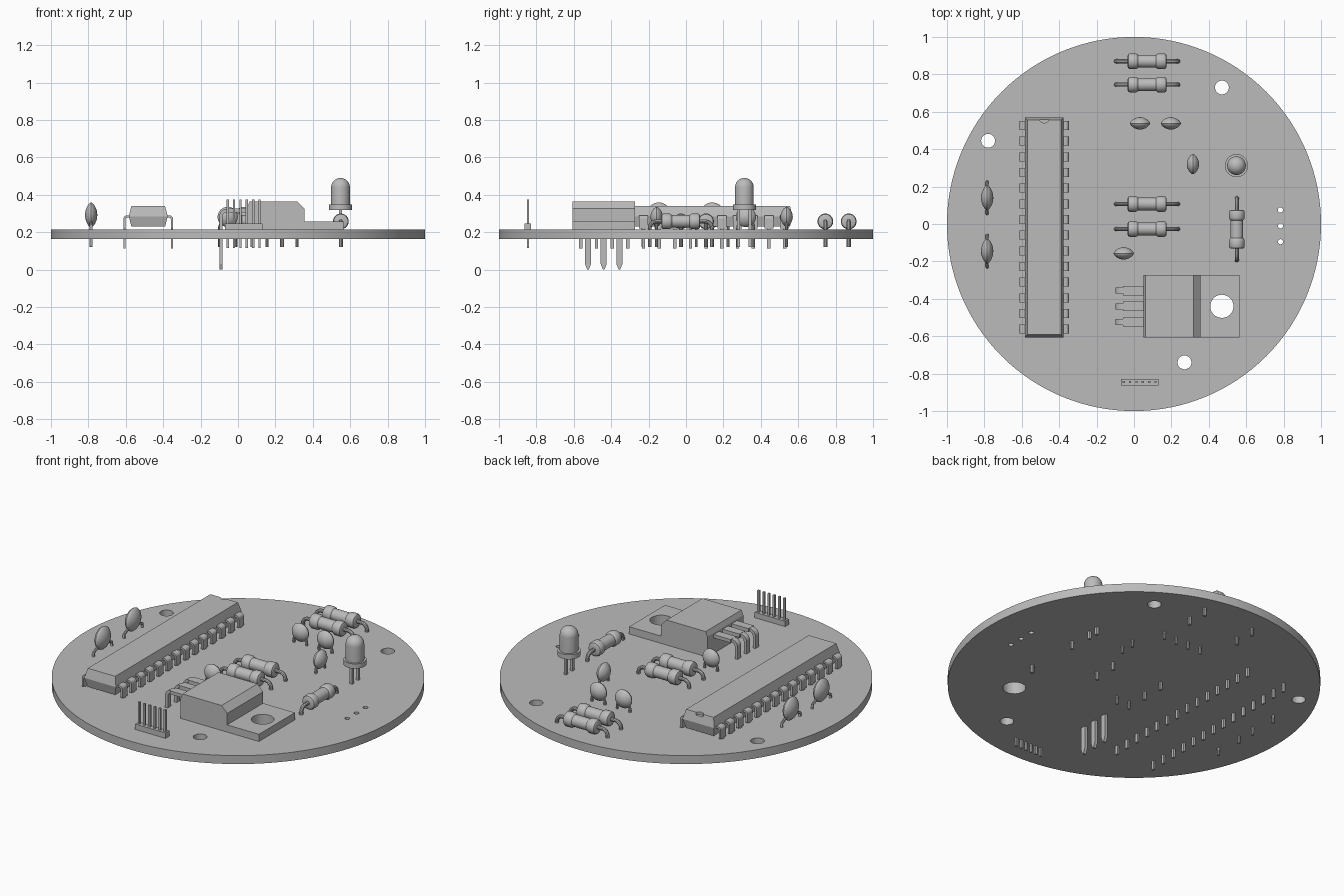
import bpy, bmesh, math
from mathutils import Matrix, Vector

if "Cube" in bpy.data.objects:
    bpy.data.objects.remove(bpy.data.objects["Cube"])

grey = bpy.data.materials.new("plain grey")
grey.use_nodes = True
colour = (0.5, 0.5, 0.5, 1)
grey.diffuse_color = colour
grey.node_tree.nodes["Principled BSDF"].inputs["Base Color"].default_value = colour

TOP, BOTTOM, PIN_END = 0.215, 0.165, 0.12


def finish(name, bm, smooth=False):
    bmesh.ops.recalc_face_normals(bm, faces=bm.faces)
    mesh = bpy.data.meshes.new(name)
    bm.to_mesh(mesh)
    bm.free()
    obj = bpy.data.objects.new(name, mesh)
    bpy.context.collection.objects.link(obj)
    mesh.materials.append(grey)
    if smooth:
        bpy.ops.object.select_all(action="DESELECT")
        obj.select_set(True)
        bpy.context.view_layer.objects.active = obj
        bpy.ops.object.shade_smooth_by_angle(angle=math.radians(35))
    return obj


def add_box(bm, x, y, z):
    """Box from three (low, high) ranges."""
    size = [b - a for a, b in (x, y, z)]
    mid = [(a + b) / 2 for a, b in (x, y, z)]
    bmesh.ops.create_cube(bm, matrix=Matrix.Translation(mid) @ Matrix.Diagonal((*size, 1)))


def add_cylinder(bm, x, y, z, r, sides=32):
    bmesh.ops.create_cone(bm, cap_ends=True, segments=sides, radius1=r, radius2=r,
                          depth=z[1] - z[0], matrix=Matrix.Translation((x, y, sum(z) / 2)))


def add_prism(bm, points, low, high, axis="y"):
    """Extrude a profile; axis y takes (x, z) points, axis x takes (y, z) points."""
    place = (lambda a, b, t: (a, t, b)) if axis == "y" else (lambda a, b, t: (t, a, b))
    ends = [[bm.verts.new(place(a, b, t)) for a, b in points] for t in (low, high)]
    for ring in ends:
        bm.faces.new(ring)
    n = len(points)
    for i in range(n):
        j = (i + 1) % n
        bm.faces.new((ends[0][i], ends[0][j], ends[1][j], ends[1][i]))


def add_lathe(bm, profile, matrix, sides=32):
    """Spin (radius, z) points about z."""
    new = [bm.verts.new((r, 0, z)) for r, z in profile]
    edges = [bm.edges.new(pair) for pair in zip(new, new[1:])]
    start = len(bm.verts) - len(new)
    bmesh.ops.spin(bm, geom=new + edges, axis=(0, 0, 1), cent=(0, 0, 0), steps=sides, angle=math.tau)
    bm.verts.ensure_lookup_table()
    verts = bm.verts[start:]
    bmesh.ops.transform(bm, matrix=matrix, verts=verts)
    bmesh.ops.remove_doubles(bm, verts=verts, dist=0.0002)


def add_wire(bm, points, r, sides=10):
    """Round wire along a path lying in one vertical plane."""
    points = [Vector(p) for p in points]
    flat = points[-1] - points[0]
    side = Vector((-flat.y, flat.x, 0)).normalized() if flat.xy.length > 0.001 else Vector((1, 0, 0))
    rings = []
    for i, p in enumerate(points):
        along = (points[min(i + 1, len(points) - 1)] - points[max(i - 1, 0)]).normalized()
        up = along.cross(side)
        rings.append([bm.verts.new(p + r * (math.cos(a) * side + math.sin(a) * up))
                      for a in (math.tau * k / sides for k in range(sides))])
    for a, b in zip(rings, rings[1:]):
        for k in range(sides):
            m = (k + 1) % sides
            bm.faces.new((a[k], a[m], b[m], b[k]))
    bm.faces.new(rings[0])
    bm.faces.new(rings[-1])


def bend(reach, height, r, steps=6):
    """Quarter bend from horizontal to vertical as (distance, z)."""
    return [(reach - r + r * math.sin(t), height - r + r * math.cos(t))
            for t in (math.pi / 2 * i / steps for i in range(steps + 1))]


def cut(obj, cutter):
    mod = obj.modifiers.new("holes", "BOOLEAN")
    mod.object, mod.operation, mod.solver = cutter, "DIFFERENCE", "EXACT"
    bpy.context.view_layer.objects.active = obj
    bpy.ops.object.modifier_apply(modifier=mod.name)


# Hole cutter shared by board and regulator tab
bm = bmesh.new()
for x, y, r in [(0.47, 0.73, 0.037), (-0.78, 0.445, 0.037), (0.27, -0.74, 0.037), (0.47, -0.44, 0.062)]:
    add_cylinder(bm, x, y, (0, 0.6), r)
for y in (0.075, -0.01, -0.095):
    add_cylinder(bm, 0.783, y, (0, 0.6), 0.014, 16)
holes = finish("hole_cutter", bm)
holes.hide_render = True

# Round board
bm = bmesh.new()
add_cylinder(bm, 0, 0, (BOTTOM, TOP), 1, 128)
board = finish("round_board", bm, True)
cut(board, holes)

# Resistors with bent leads
half = [(0.0, 0.104), (0.03, 0.104), (0.038, 0.1), (0.042, 0.092), (0.042, 0.06), (0.039, 0.053), (0.034, 0.048)]
body = half + [(r, -z) for r, z in reversed(half)]
for i, (x, y, turn) in enumerate([(0.07, 0.87, 0), (0.07, 0.745, 0), (0.07, 0.107, 0),
                                  (0.07, -0.027, 0), (0.55, -0.028, 90)]):
    bm = bmesh.new()
    add_lathe(bm, body, Matrix.Translation((0, 0, 0.258)) @ Matrix.Rotation(math.pi / 2, 4, "Y"))
    for s in (-1, 1):
        path = [(0.1, 0.258)] + bend(0.166, 0.258, 0.035) + [(0.166, PIN_END)]
        add_wire(bm, [(s * d, 0, z) for d, z in path], 0.011)
    bm.transform(Matrix.Translation((x, y, 0)) @ Matrix.Rotation(math.radians(turn), 4, "Z"))
    finish(f"resistor_{i + 1}", bm, True)

# Lens-shaped disc capacitors
for i, (x, y, turn, r, z, spread) in enumerate([
        (0.032, 0.538, 0, 0.054, 0.282, 0.042), (0.197, 0.538, 0, 0.054, 0.282, 0.042),
        (0.315, 0.32, 90, 0.054, 0.282, 0.042), (-0.055, -0.157, 0, 0.054, 0.282, 0.042),
        (-0.785, 0.14, 90, 0.067, 0.292, 0.085), (-0.785, -0.145, 90, 0.067, 0.292, 0.085)]):
    bm = bmesh.new()
    lens = [(r * math.cos(t), 0.033 * math.sin(t) * (0.55 + 0.45 * abs(math.sin(t))))
            for t in (math.pi * (k / 12 - 0.5) for k in range(13))]
    add_lathe(bm, lens, Matrix.Translation((0, 0, z)) @ Matrix.Rotation(math.pi / 2, 4, "X"))
    for s in (-1, 1):
        add_wire(bm, [(s * r * 0.6, 0, z - r * 0.5), (s * spread, 0, TOP + 0.02),
                      (s * spread, 0, TOP), (s * spread, 0, PIN_END)], 0.008)
    bm.transform(Matrix.Translation((x, y, 0)) @ Matrix.Rotation(math.radians(turn), 4, "Z"))
    finish(f"disc_capacitor_{i + 1}", bm, True)

# Indicator lamp with flange, dome and legs
bm = bmesh.new()
dome = [(0.05 * math.cos(t), 0.44 + 0.05 * math.sin(t)) for t in (math.pi / 2 * k / 10 for k in range(11))]
add_lathe(bm, [(0, 0.32), (0.062, 0.32), (0.062, 0.348), (0.05, 0.348)] + dome, Matrix.Translation((0.548, 0.312, 0)))
for s in (-1, 1):
    add_box(bm, (0.54, 0.556), (0.304 + s * 0.03, 0.32 + s * 0.03), (PIN_END, 0.325))
finish("indicator_lamp", bm, True)

# Long chip body with drafted sides and end notch
bm = bmesh.new()
bmesh.ops.create_cube(bm, size=1)
bmesh.ops.bisect_plane(bm, geom=bm.verts[:] + bm.edges[:] + bm.faces[:], plane_co=(0, 0, 0), plane_no=(0, 0, 1))
for v in bm.verts:
    inset = 0.014 if abs(v.co.z) > 0.1 else 0
    v.co = (-0.48 + math.copysign(0.104 - inset, v.co.x),
            -0.018 + math.copysign(0.588 - inset, v.co.y), 0.285 + v.co.z * 0.11)
chip = finish("chip_body", bm)
bm = bmesh.new()
add_cylinder(bm, -0.48, 0.565, (0.325, 0.4), 0.025)
notch = finish("notch_cutter", bm)
notch.hide_render = True
cut(chip, notch)

# Chip pins, mirrored down both sides
bm = bmesh.new()
for i in range(14):
    y = 0.527 - i * 0.0838
    for s in (-1, 1):
        outer = bend(0.133, 0.29, 0.02)
        inner = bend(0.121, 0.278, 0.01)
        loop = [(0.09, 0.29)] + outer + [(0.133, 0.22), (0.121, 0.22)] + inner[::-1] + [(0.09, 0.278)]
        add_prism(bm, [(-0.48 + s * d, z) for d, z in loop], y - 0.024, y + 0.024)
        x = -0.48 + s * 0.127
        add_box(bm, (x - 0.006, x + 0.006), (y - 0.009, y + 0.009), (0.112, 0.222))
finish("chip_pins", bm)

# Power regulator body and metal tab
bm = bmesh.new()
add_prism(bm, [(0.05, TOP), (0.05, 0.335), (0.062, 0.363), (0.318, 0.363), (0.355, 0.326), (0.355, TOP)],
          -0.608, -0.272)
finish("regulator_body", bm)
bm = bmesh.new()
add_box(bm, (0.354, 0.563), (-0.608, -0.272), (TOP, 0.258))
cut(finish("regulator_tab", bm), holes)

# Regulator leads: wide shoulder, bend and pointed tail
bm = bmesh.new()
for y in (-0.356, -0.44, -0.524):
    loop = [(0.06, 0.325)] + [(-d, z) for d, z in bend(0.1, 0.325, 0.04)]
    loop += [(-0.1, 0.2), (-0.082, 0.2)] + [(-d, z) for d, z in bend(0.082, 0.307, 0.022)][::-1] + [(0.06, 0.307)]
    add_prism(bm, loop, y - 0.016, y + 0.016)
    add_box(bm, (-0.06, 0.055), (y - 0.025, y + 0.025), (0.306, 0.326))
    add_prism(bm, [(y - 0.016, 0.201), (y - 0.016, 0.03), (y - 0.004, 0), (y + 0.004, 0),
                   (y + 0.016, 0.03), (y + 0.016, 0.201)], -0.1, -0.082, "x")
finish("regulator_leads", bm)

# Pin header
bm = bmesh.new()
add_box(bm, (-0.07, 0.13), (-0.863, -0.828), (TOP, 0.247))
for i in range(6):
    x = -0.055 + i * 0.034
    add_box(bm, (x - 0.006, x + 0.006), (-0.851, -0.839), (0.115, 0.375))
finish("pin_header", bm)

for helper in (holes, notch):
    bpy.data.objects.remove(helper)
